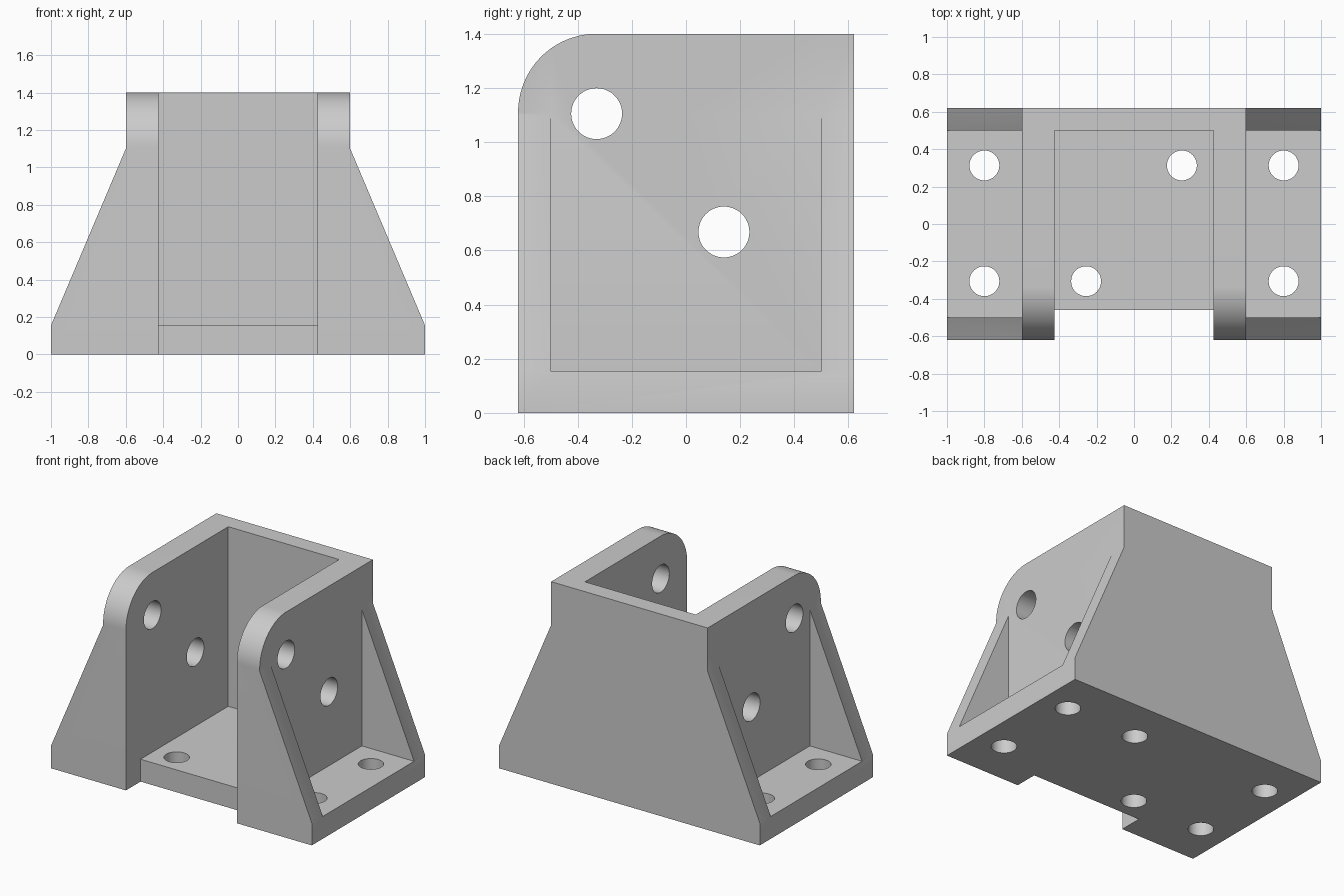
import bpy, bmesh
from math import cos, sin, pi, radians

cube = bpy.data.objects.get("Cube")
if cube:
    bpy.data.objects.remove(cube, do_unlink=True)

grey = bpy.data.materials.new("plain grey")
grey.use_nodes = True
colour = (0.6, 0.6, 0.6, 1)
grey.diffuse_color = colour
grey.node_tree.nodes["Principled BSDF"].inputs["Base Color"].default_value = colour

# Main sizes
W, D, H = 1.0, 0.62, 1.4          # half width, half depth, height
FLOOR = 0.155                     # base plate thickness
INNER, OUTER = 0.425, 0.6         # faces of the upright walls
RIB = 0.5                         # inner face of ribs and back wall
SHOULDER = 1.1                    # where the ribs meet the walls
PIVOT_Y, CORNER = -0.33, 0.29     # rounded front corner


def prism(name, outline, axis, start, end):
    """Extrude a 2D outline along an axis; outline is in the other two axes."""
    bm = bmesh.new()
    place = {"x": lambda a, b: (start, a, b),
             "y": lambda a, b: (a, start, b),
             "z": lambda a, b: (a, b, start)}[axis]
    face = bm.faces.new([bm.verts.new(place(a, b)) for a, b in outline])
    moved = bmesh.ops.extrude_face_region(bm, geom=[face])["geom"]
    offset = [end - start if axis == k else 0 for k in "xyz"]
    bmesh.ops.translate(bm, vec=offset,
                        verts=[v for v in moved if isinstance(v, bmesh.types.BMVert)])
    bmesh.ops.recalc_face_normals(bm, faces=bm.faces)
    mesh = bpy.data.meshes.new(name)
    bm.to_mesh(mesh)
    bm.free()
    mesh.materials.append(grey)
    obj = bpy.data.objects.new(name, mesh)
    bpy.context.collection.objects.link(obj)
    return obj


def arc(cx, cy, r, a0, a1, n):
    return [(cx + r * cos(a0 + (a1 - a0) * i / n),
             cy + r * sin(a0 + (a1 - a0) * i / n)) for i in range(n + 1)]


def circle(cx, cy, r):
    return arc(cx, cy, r, 0, 2 * pi, 48)[:-1]


def rect(a0, a1, b0, b1):
    return [(a0, b0), (a1, b0), (a1, b1), (a0, b1)]


def combine(body, tool, operation="DIFFERENCE"):
    mod = body.modifiers.new(tool.name, "BOOLEAN")
    mod.operation, mod.solver, mod.object = operation, "EXACT", tool
    tool.hide_render = True
    bpy.context.view_layer.objects.active = body
    bpy.ops.object.modifier_apply(modifier=mod.name)
    bpy.data.objects.remove(tool, do_unlink=True)


# Tapered body seen from the front
half = [(W, 0), (W, FLOOR), (OUTER, SHOULDER), (OUTER, H)]
bracket = prism("bracket", half + [(-x, z) for x, z in reversed(half)], "y", -D, D)

# Rounded upper front corner
side = [(2, -1), (2, H + 1), (PIVOT_Y, H + 1)]
side = [(-D - 1, SHOULDER), (-D, H - CORNER)] + \
    arc(PIVOT_Y, H - CORNER, CORNER, pi, pi / 2, 24)[1:] + \
    [(PIVOT_Y, H + 1), (-D - 1, H + 1)]
combine(bracket, prism("corner_cutter", side, "x", -2, 2))

# Open channel between the walls, with the notch in the front of the base
channel = [(-2, -1), (-0.46, -1), (-0.46, FLOOR), (RIB, FLOOR), (RIB, 2), (-2, 2)]
combine(bracket, prism("channel_cutter", channel, "x", -INNER, INNER))

# Pockets between the ribs on both sides
for s in (-1, 1):
    combine(bracket, prism("pocket_cutter", rect(-RIB, RIB, FLOOR, 2), "x", s * OUTER, s * 2))

# Pin holes through the walls
for y, z in ((PIVOT_Y, 1.105), (0.14, 0.668)):
    combine(bracket, prism("pin_cutter", circle(y, z, 0.094), "x", -2, 2))

# Bolt holes through the base
for x, y in ((-0.8, 0.313), (0.8, 0.313), (-0.8, -0.306), (0.8, -0.306),
             (0.256, 0.313), (-0.256, -0.306)):
    combine(bracket, prism("bolt_cutter", circle(x, y, 0.08), "z", -1, FLOOR + 0.1))

# Smooth the curved faces, keep the edges sharp
bpy.ops.object.select_all(action="DESELECT")
bracket.select_set(True)
bpy.context.view_layer.objects.active = bracket
bpy.ops.object.shade_smooth_by_angle(angle=radians(30))
